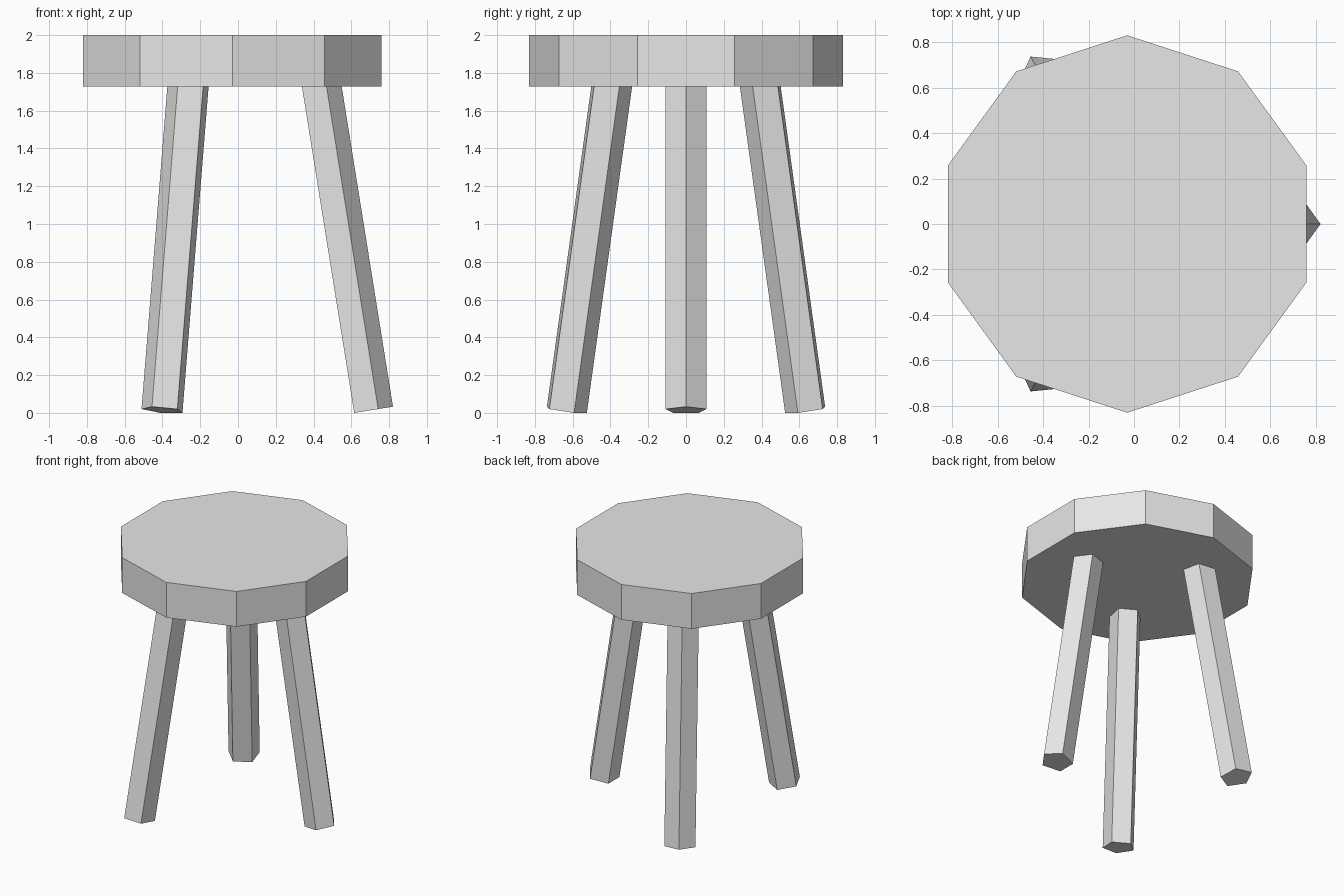
import bpy
import bmesh
from math import cos, sin, pi, radians
from mathutils import Matrix, Vector

cube = bpy.data.objects.get("Cube")
if cube:
    bpy.data.objects.remove(cube, do_unlink=True)

grey = bpy.data.materials.new("light_grey")
grey.use_nodes = True
colour = (0.8, 0.8, 0.8, 1)
grey.diffuse_color = colour
grey.node_tree.nodes["Principled BSDF"].inputs["Base Color"].default_value = colour


def prism(name, sides, radius, length, matrix, start=0.0):
    """Flat-shaded prism rising from its local origin, first corner at angle start."""
    bm = bmesh.new()
    ring = [bm.verts.new((radius * cos(start + 2 * pi * i / sides),
                          radius * sin(start + 2 * pi * i / sides), 0))
            for i in range(sides)]
    base = bm.faces.new(ring)
    top = bmesh.ops.extrude_face_region(bm, geom=[base], use_keep_orig=True)
    verts = [g for g in top["geom"] if isinstance(g, bmesh.types.BMVert)]
    bmesh.ops.translate(bm, vec=Vector((0, 0, length)), verts=verts)
    bmesh.ops.recalc_face_normals(bm, faces=bm.faces)
    mesh = bpy.data.meshes.new(name)
    bm.to_mesh(mesh)
    bm.free()
    mesh.materials.append(grey)
    obj = bpy.data.objects.new(name, mesh)
    obj.matrix_world = matrix
    bpy.context.collection.objects.link(obj)
    return obj


CENTRE_X = -0.03

# Ten-sided seat
prism("seat", 10, 0.83, 0.272, Matrix.Translation((CENTRE_X, 0, 1.728)), pi / 2)

# Three five-sided legs, splayed outwards with a corner facing out
LEG_RADIUS = 0.115
SPLAY = radians(9.1)
foot_height = LEG_RADIUS * cos(pi / 5) * sin(SPLAY)
for name, angle in (("left_leg", 0), ("back_right_leg", 120), ("front_right_leg", 240)):
    place = (Matrix.Translation((CENTRE_X, 0, foot_height))
             @ Matrix.Rotation(radians(angle), 4, "Z")
             @ Matrix.Translation((0.737, 0, 0))
             @ Matrix.Rotation(-SPLAY, 4, "Y"))
    prism(name, 5, LEG_RADIUS, 1.8, place)
